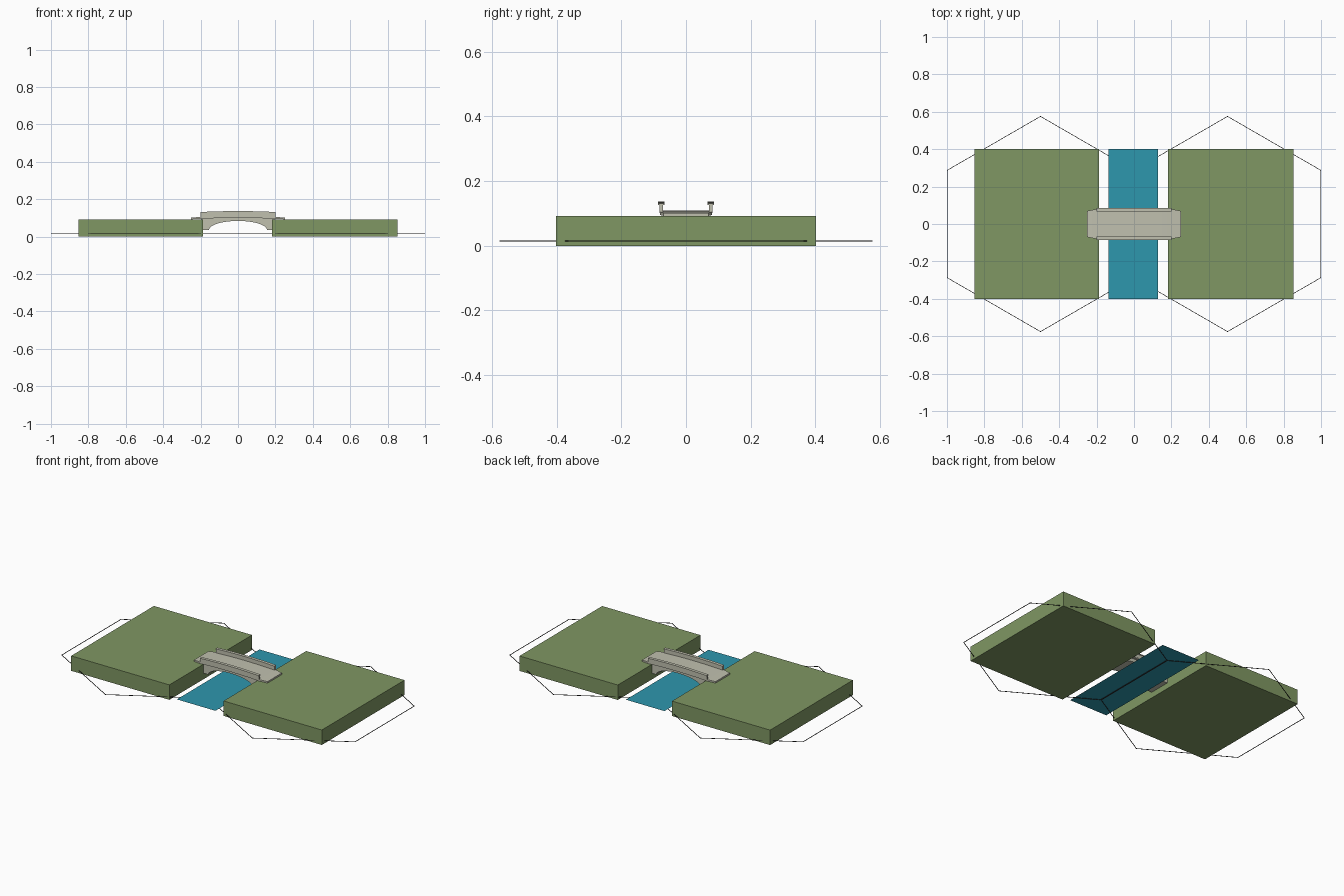
import bpy, bmesh, math

if "Cube" in bpy.data.objects:
    bpy.data.objects.remove(bpy.data.objects["Cube"])


def material(name, rgb):
    m = bpy.data.materials.new(name)
    m.diffuse_color = (*rgb, 1)
    m.use_nodes = True
    m.node_tree.nodes["Principled BSDF"].inputs["Base Color"].default_value = m.diffuse_color
    return m


GRASS = material("grass green", (0.215, 0.31, 0.125))
WATER = material("river blue", (0.027, 0.31, 0.42))
STONE = material("pale stone", (0.53, 0.53, 0.43))
DARK = material("dark outline", (0.025, 0.025, 0.025))


def finish(name, bm, mat):
    bmesh.ops.remove_doubles(bm, verts=bm.verts, dist=1e-6)
    bmesh.ops.recalc_face_normals(bm, faces=bm.faces)
    me = bpy.data.meshes.new(name)
    bm.to_mesh(me)
    bm.free()
    me.materials.append(mat)
    ob = bpy.data.objects.new(name, me)
    bpy.context.collection.objects.link(ob)
    return ob


def box(name, x0, x1, y0, y1, z0, z1, mat):
    bm = bmesh.new()
    bmesh.ops.create_cube(bm, size=1)
    for v in bm.verts:
        v.co.x = x1 if v.co.x > 0 else x0
        v.co.y = y1 if v.co.y > 0 else y0
        v.co.z = z1 if v.co.z > 0 else z0
    return finish(name, bm, mat)


def sweep(name, sections, mat):
    """Solid through stations along x: (x, y0, y1, z0, z1)."""
    bm = bmesh.new()
    rings = [[bm.verts.new((x, y, z)) for y, z in
              ((y0, z0), (y1, z0), (y1, z1), (y0, z1))]
             for x, y0, y1, z0, z1 in sections]
    for a, b in zip(rings, rings[1:]):
        for i in range(4):
            j = (i + 1) % 4
            bm.faces.new((a[i], a[j], b[j], b[i]))
    bm.faces.new(rings[0])
    bm.faces.new(rings[-1])
    return finish(name, bm, mat)


def camber(x):
    """Gentle rise of the bridge towards its middle."""
    return 0.008 * (1 - (x / 0.25) ** 2)


def stations(half, n=16):
    return [-half + 2 * half * i / n for i in range(n + 1)]


# Banks
box("left_bank", -0.854, -0.186, -0.402, 0.402, 0, 0.092, GRASS)
box("right_bank", 0.183, 0.852, -0.402, 0.402, 0, 0.092, GRASS)

# River sheet
bm = bmesh.new()
bm.faces.new([bm.verts.new((x, y, 0.0165)) for x, y in
              ((-0.135, -0.402), (0.128, -0.402), (0.128, 0.402), (-0.135, 0.402))])
river = finish("river", bm, WATER)
if river.data.polygons[0].normal.z < 0:
    river.data.flip_normals()

# Thin hexagonal tile outlines
for side, cx in (("left", -0.5), ("right", 0.5)):
    bm = bmesh.new()
    rings = []
    for r, z in ((0.577, 0.0135), (0.577, 0.016), (0.5735, 0.016), (0.5735, 0.0135)):
        rings.append([bm.verts.new((cx + r * math.sin(k * math.pi / 3),
                                    r * math.cos(k * math.pi / 3), z)) for k in range(6)])
    for i in range(4):
        a, b = rings[i], rings[(i + 1) % 4]
        for k in range(6):
            n = (k + 1) % 6
            bm.faces.new((a[k], a[n], b[n], b[k]))
    finish(side + "_tile_outline", bm, DARK)

# Deck with tapered ends
deck = []
for x in stations(0.25, 20):
    w = 0.08 - 0.01 * max(0, (abs(x) - 0.2) / 0.05)
    deck.append((x, -w, w, 0.0925 + camber(x), 0.102 + camber(x)))
sweep("bridge_deck", deck, STONE)

# Arch body under the deck
arch = [(-0.195, -0.068, 0.068, 0.036, 0.098)]
for i in range(21):
    x = -0.155 * math.cos(math.pi * i / 20)
    z = 0.036 + 0.048 * math.sqrt(max(0, 1 - (x / 0.155) ** 2))
    arch.append((x, -0.068, 0.068, z, 0.096 + camber(x)))
arch.append((0.195, -0.068, 0.068, 0.036, 0.098))
sweep("bridge_arch", arch, STONE)

# Parapets with a slightly wider coping
for side, s in (("front", -1), ("back", 1)):
    def rail(name, inner, outer, z0, z1):
        lo, hi = sorted((s * inner, s * outer))
        sweep(side + name, [(x, lo, hi, z0 + camber(x), z1 + camber(x))
                            for x in stations(0.2)], STONE)
    rail("_parapet", 0.071, 0.082, 0.099, 0.124)
    rail("_coping", 0.067, 0.086, 0.123, 0.1285)
